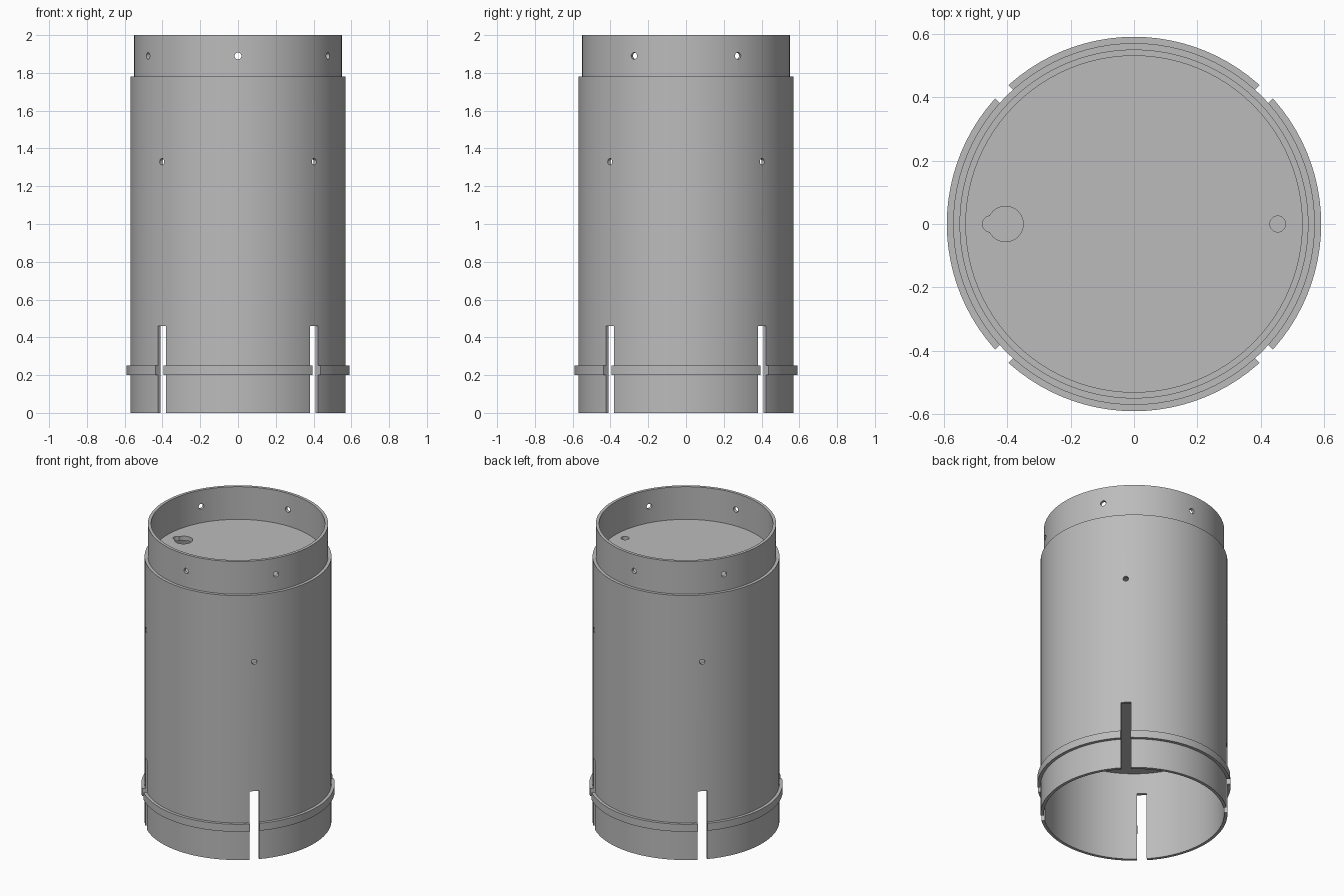
import bpy, bmesh, math
from mathutils import Matrix, Vector

if "Cube" in bpy.data.objects:
    bpy.data.objects.remove(bpy.data.objects["Cube"], do_unlink=True)

SEGMENTS = 96

grey = bpy.data.materials.new("plain grey")
grey.use_nodes = True
colour = (0.5, 0.5, 0.5, 1)
grey.diffuse_color = colour
grey.node_tree.nodes["Principled BSDF"].inputs["Base Color"].default_value = colour


def add_object(name, bm):
    bmesh.ops.recalc_face_normals(bm, faces=bm.faces)
    mesh = bpy.data.meshes.new(name)
    bm.to_mesh(mesh)
    bm.free()
    mesh.materials.append(grey)
    obj = bpy.data.objects.new(name, mesh)
    bpy.context.collection.objects.link(obj)
    return obj


def ring(name, inner, outer, bottom, top):
    """Hollow tube turned from a rectangular section."""
    bm = bmesh.new()
    section = [(inner, bottom), (outer, bottom), (outer, top), (inner, top)]
    loops = []
    for i in range(SEGMENTS):
        a = math.tau * i / SEGMENTS
        loops.append([bm.verts.new((r * math.cos(a), r * math.sin(a), z)) for r, z in section])
    for i, here in enumerate(loops):
        there = loops[(i + 1) % SEGMENTS]
        for j in range(4):
            k = (j + 1) % 4
            bm.faces.new((here[j], there[j], there[k], here[k]))
    return add_object(name, bm)


def add_cylinder(bm, radius, depth, matrix, sides):
    bmesh.ops.create_cone(bm, cap_ends=True, segments=sides, radius1=radius,
                          radius2=radius, depth=depth, matrix=matrix)


def disc(name, radius, bottom, top):
    bm = bmesh.new()
    add_cylinder(bm, radius, top - bottom, Matrix.Translation((0, 0, (bottom + top) / 2)), SEGMENTS)
    return add_object(name, bm)


def radial_holes(name, angles, z, radius):
    """Cutters pointing outward from the axis."""
    bm = bmesh.new()
    for angle in angles:
        place = (Matrix.Rotation(math.radians(angle), 4, 'Z')
                 @ Matrix.Translation((0.55, 0, z)) @ Matrix.Rotation(math.pi / 2, 4, 'Y'))
        add_cylinder(bm, radius, 0.2, place, 24)
    return add_object(name, bm)


def slots(name, angles, width, height):
    bm = bmesh.new()
    for angle in angles:
        place = (Matrix.Rotation(math.radians(angle), 4, 'Z')
                 @ Matrix.Translation((0.57, 0, height / 2 - 0.05))
                 @ Matrix.Diagonal(Vector((0.2, width, height + 0.1, 1))))
        bmesh.ops.create_cube(bm, size=1, matrix=place)
    return add_object(name, bm)


def upright_hole(name, x, z, radius):
    bm = bmesh.new()
    add_cylinder(bm, radius, 0.2, Matrix.Translation((x, 0, z)), 32)
    return add_object(name, bm)


def cut(target, *cutters):
    bpy.context.view_layer.objects.active = target
    for cutter in cutters:
        mod = target.modifiers.new("cut", 'BOOLEAN')
        mod.operation = 'DIFFERENCE'
        mod.solver = 'EXACT'
        mod.object = cutter
        bpy.ops.object.modifier_apply(modifier=mod.name)


# Tube walls and retaining band
body = ring("body_tube", 0.55, 0.57, 0, 1.78)
coupler = ring("coupler_tube", 0.53, 0.55, 1.6, 2)
band = ring("retaining_band", 0.565, 0.59, 0.2, 0.25)

# Internal plates
upper = disc("upper_bulkhead", 0.535, 1.75, 1.78)
lower = disc("lower_bulkhead", 0.555, 0.6, 0.63)

# Slots, screw holes and cable holes
diagonals = [45, 135, 225, 315]
slot_cutter = slots("slot_cutter", diagonals, 0.06, 0.46)
body_holes = radial_holes("body_hole_cutter", diagonals, 1.33, 0.017)
rim_holes = radial_holes("rim_hole_cutter", range(30, 390, 60), 1.89, 0.018)
cable_holes = [upright_hole("large_cable_cutter", -0.405, 1.77, 0.056),
               upright_hole("small_cable_cutter_right", -0.453, 1.77, 0.025),
               upright_hole("small_cable_cutter_left", 0.453, 1.77, 0.025)]

cut(body, slot_cutter, body_holes)
cut(band, slot_cutter)
cut(coupler, rim_holes)
cut(upper, *cable_holes)
for cutter in [slot_cutter, body_holes, rim_holes] + cable_holes:
    bpy.data.objects.remove(cutter, do_unlink=True)

# Smooth curved walls, sharp rims
bpy.ops.object.select_all(action='DESELECT')
for part in (body, coupler, band, upper, lower):
    part.select_set(True)
bpy.context.view_layer.objects.active = body
bpy.ops.object.shade_smooth_by_angle(angle=math.radians(30))
